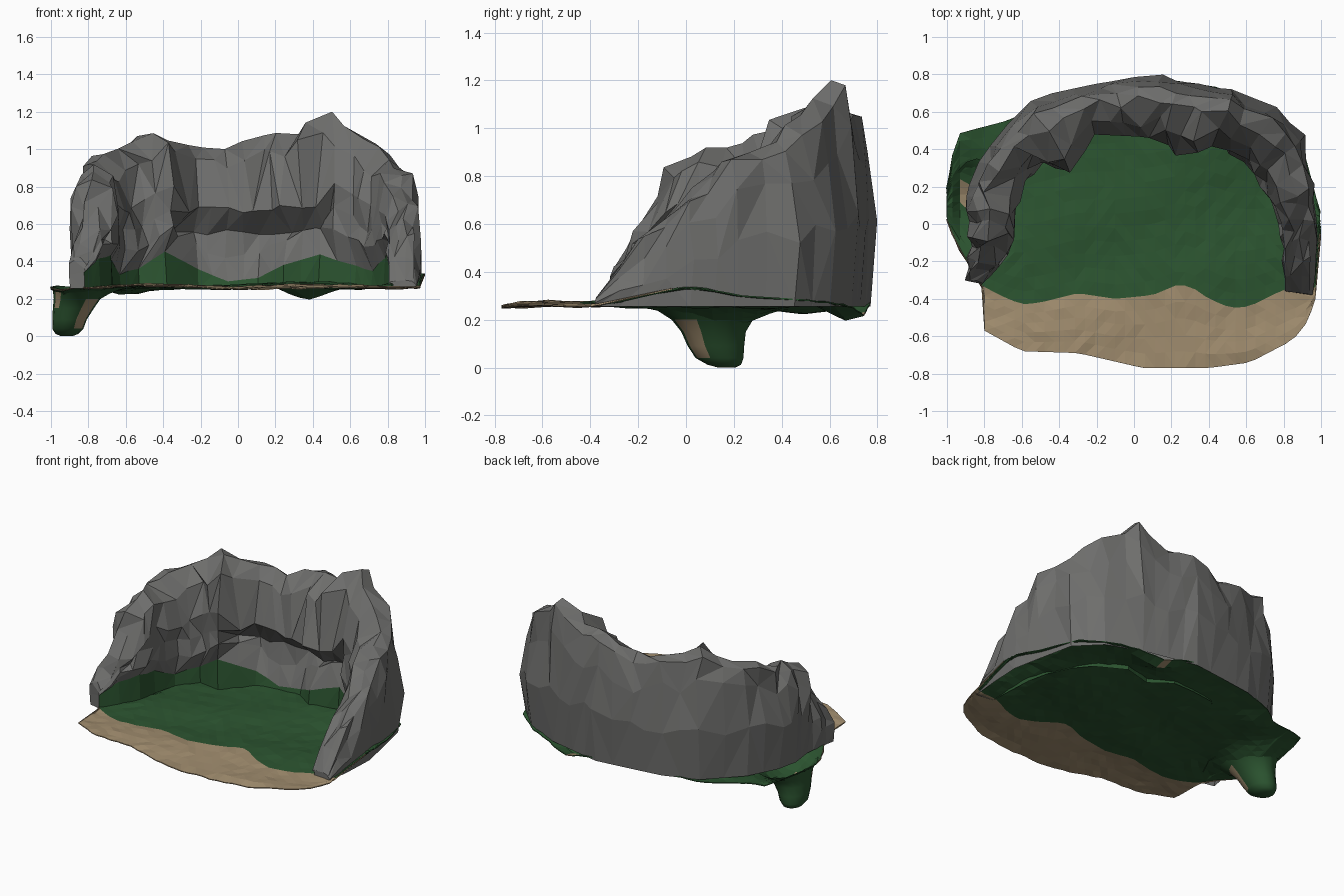
import bpy, bmesh, math, random

if "Cube" in bpy.data.objects:
    bpy.data.objects.remove(bpy.data.objects["Cube"])

random.seed(11)


def mat(name, col):
    m = bpy.data.materials.new(name)
    m.diffuse_color = (*col, 1)
    m.use_nodes = True
    m.node_tree.nodes["Principled BSDF"].inputs["Base Color"].default_value = m.diffuse_color
    return m


ROCK = mat("grey rock", (.155, .155, .15))
GRASS = mat("dark grass", (.025, .09, .03))
SAND = mat("tan sand", (.36, .27, .16))


def finish(name, bm, mats):
    me = bpy.data.meshes.new(name)
    bm.to_mesh(me)
    bm.free()
    for m in mats:
        me.materials.append(m)
    ob = bpy.data.objects.new(name, me)
    bpy.context.collection.objects.link(ob)
    return ob


def lerp_table(tab, x):
    if x <= tab[0][0]:
        return tab[0][1]
    for (a, p), (b, q) in zip(tab, tab[1:]):
        if x <= b:
            return p + (q - p) * (x - a) / (b - a)
    return tab[-1][1]


# ---- Horseshoe cliff: outer xy, inner xy, crest height, grass height ----
S = [(-.90, -.30, -.81, -.32, .42, .34), (-.88, -.18, -.72, -.22, .57, .42),
     (-.87, -.06, -.65, -.09, .84, .43), (-.89, .08, -.64, .06, .92, .40),
     (-.86, .22, -.60, .22, .94, .33), (-.76, .42, -.50, .34, 1.01, .36),
     (-.55, .64, -.36, .29, 1.09, .45), (-.32, .72, -.20, .46, 1.02, .36),
     (-.10, .75, -.04, .48, .99, .29), (.14, .78, .10, .48, 1.08, .31),
     (.34, .74, .23, .37, 1.07, .38), (.51, .70, .42, .43, 1.20, .44),
     (.74, .61, .61, .32, 1.06, .38), (.89, .46, .69, .22, .95, .35),
     (.94, .22, .76, .08, .87, .42), (.98, .02, .79, -.05, .70, .50),
     (.97, -.18, .80, -.20, .54, .44), (.95, -.38, .81, -.36, .30, .28)]
stations = []
for a, b in zip(S, S[1:]):
    stations += [a, tuple((p + q) / 2 for p, q in zip(a, b))]
stations.append(S[-1])

bm = bmesh.new()
rings = []
for n, (ox, oy, ix, iy, h, g) in enumerate(stations):
    base = .255
    centre = -.4 < (ox + ix) / 2 < .55 and oy > .5
    recess = .6 if centre else .95
    H, G = h - base, h - g
    # section from outer foot, over the crest, down to inner foot
    sec = [(.03, base), (-.04, base + .42 * H), (.05, base + .76 * H),
           (.16, base + .95 * H), (.38, h), (.78, g + .86 * G),
           (1, g + .57 * G), (recess, g + .37 * G), (recess + .06, g + .2 * G),
           (.86, g), (.9, base)]
    if centre:
        sec[6] = (1, .68)
        sec[7] = (.6, .56)
    k = min(1, H / .4)
    ring = []
    for i, (u, z) in enumerate(sec):
        j = (.0, .03, .035, .035, .03, .035, .022, .02, .022, .006, 0)[i] * k
        r = random.uniform
        ring.append(bm.verts.new((ox + (ix - ox) * u + r(-j, j) * (.6 if i == 1 else 1),
                                  oy + (iy - oy) * u + r(-j, j) * (.4 if i < 4 else 1),
                                  z + r(-j, j) * (.4 if i == 4 else 1.5 if i in (1, 2) else 1))))
    rings.append(ring)
for A, B in zip(rings, rings[1:]):
    for i in range(10):
        q = [A[i], A[i + 1], B[i + 1], B[i]]
        if random.random() < .5:
            q = q[1:] + q[:1]
        for tri in (q[:3], [q[0], q[2], q[3]]):
            bm.faces.new(tri).material_index = 1 if i == 9 else 0
for e in (rings[0], rings[-1]):
    bm.faces.new(e)
bmesh.ops.recalc_face_normals(bm, faces=bm.faces)
bmesh.ops.triangulate(bm, faces=[f for f in bm.faces if len(f.verts) > 4])
if sum(f.normal.z * f.calc_area() for f in bm.faces) < 0:
    bmesh.ops.reverse_faces(bm, faces=bm.faces)
finish("cliff_wall", bm, [ROCK, GRASS])

# ---- Ground sheet: front edge, sand/grass line and back edge by x ----
front = [(-1, .02), (-.97, -.06), (-.9, -.2), (-.81, -.34), (-.8, -.57), (-.6, -.68),
         (-.3, -.69), (.05, -.77), (.4, -.77), (.62, -.74), (.85, -.62), (.93, -.52),
         (.97, -.4), (.995, -.06)]
line = [(-1, .03), (-.97, -.05), (-.9, -.19), (-.81, -.33), (-.72, -.38), (-.6, -.43),
        (-.5, -.42), (-.3, -.37), (-.1, -.4), (.1, -.38), (.22, -.33), (.3, -.33),
        (.4, -.4), (.52, -.45), (.62, -.44), (.8, -.35), (.97, -.34), (.995, -.05)]
back = [(-1, .2), (-.95, .48), (-.65, .56), (-.55, .64), (-.3, .71), (0, .75),
        (.2, .77), (.45, .73), (.7, .64), (.87, .51), (.94, .28), (.97, .15), (.995, .06)]


def bump(x, y, cx, cy, sx, sy):
    return math.exp(-((x - cx) / sx) ** 2 - ((y - cy) / sy) ** 2)


def ground_z(x, y):
    z = .268 + .007 * math.sin(7 * x + 3 * y) + .006 * math.sin(11 * y - 4 * x)
    rim = min(1, max(0, (x + 1) / .07))
    z -= .10 * rim * bump(x, y, -.84, .14, .15, .24)
    z -= .06 * bump(x, y, .37, .68, .12, .1)
    z -= .04 * bump(x, y, -.6, .5, .15, .15)
    z += .06 * bump(x, y, .96, .03, .15, .28)
    z += .03 * bump(x, y, .4, .45, .3, .15)
    edge = min(1, max(0, (y + .78) / .1))
    return .257 + (z - .257) * edge + random.uniform(-.004, .004)


bm = bmesh.new()
xs = sorted([-1, -.97, -.93, -.87, -.81] + [-.8 + i * .0537 for i in range(33)]
            + [.95, .97, .995])
NS, NG = 5, 15
cols = []
for x in xs:
    f, m, k = (lerp_table(t, x) for t in (front, line, back))
    ys = [f + (m - f) * i / NS for i in range(NS)] + [m + (k - m) * i / NG for i in range(NG + 1)]
    cols.append([bm.verts.new((x, y, ground_z(x, y))) for y in ys])
for A, B in zip(cols, cols[1:]):
    for j in range(NS + NG):
        f = bm.faces.new((A[j], B[j], B[j + 1], A[j + 1]))
        c = f.calc_center_median()
        patch = (-.95 < c.x < -.87 and .08 < c.y < .22) or (abs(c.x - .4) < .05 and c.y > .7)
        f.material_index = 1 if j < NS or patch else 0
bmesh.ops.triangulate(bm, faces=bm.faces)
ground = finish("ground_sheet", bm, [GRASS, SAND])
s = ground.modifiers.new("thickness", 'SOLIDIFY')
s.thickness = .006

# ---- Drooping lump under the left side: z, centre x, centre y, rx, ry ----
levels = [(.245, -.84, .11, .15, .24), (.20, -.86, .11, .125, .17), (.15, -.88, .115, .11, .135),
          (.09, -.90, .125, .092, .118), (.04, -.91, .14, .083, .10), (.012, -.915, .16, .06, .07),
          (0, -.915, .17, .03, .035)]
bm = bmesh.new()
N = 16
rings = [[bm.verts.new((cx + rx * math.cos(2 * math.pi * i / N),
                        cy + ry * math.sin(2 * math.pi * i / N), z)) for i in range(N)]
         for z, cx, cy, rx, ry in levels]
for r, (A, B) in enumerate(zip(rings, rings[1:])):
    for i in range(N):
        f = bm.faces.new((A[i], B[i], B[(i + 1) % N], A[(i + 1) % N]))
        # sandy streaks on the front right and the left
        f.material_index = 1 if (i in (13, 14) and 0 < r < 4) or (i == 9 and r < 2) else 0
bm.faces.new(rings[-1])
bmesh.ops.recalc_face_normals(bm, faces=bm.faces)
lump = finish("hanging_lump", bm, [GRASS, SAND])
for p in lump.data.polygons:
    p.use_smooth = True
